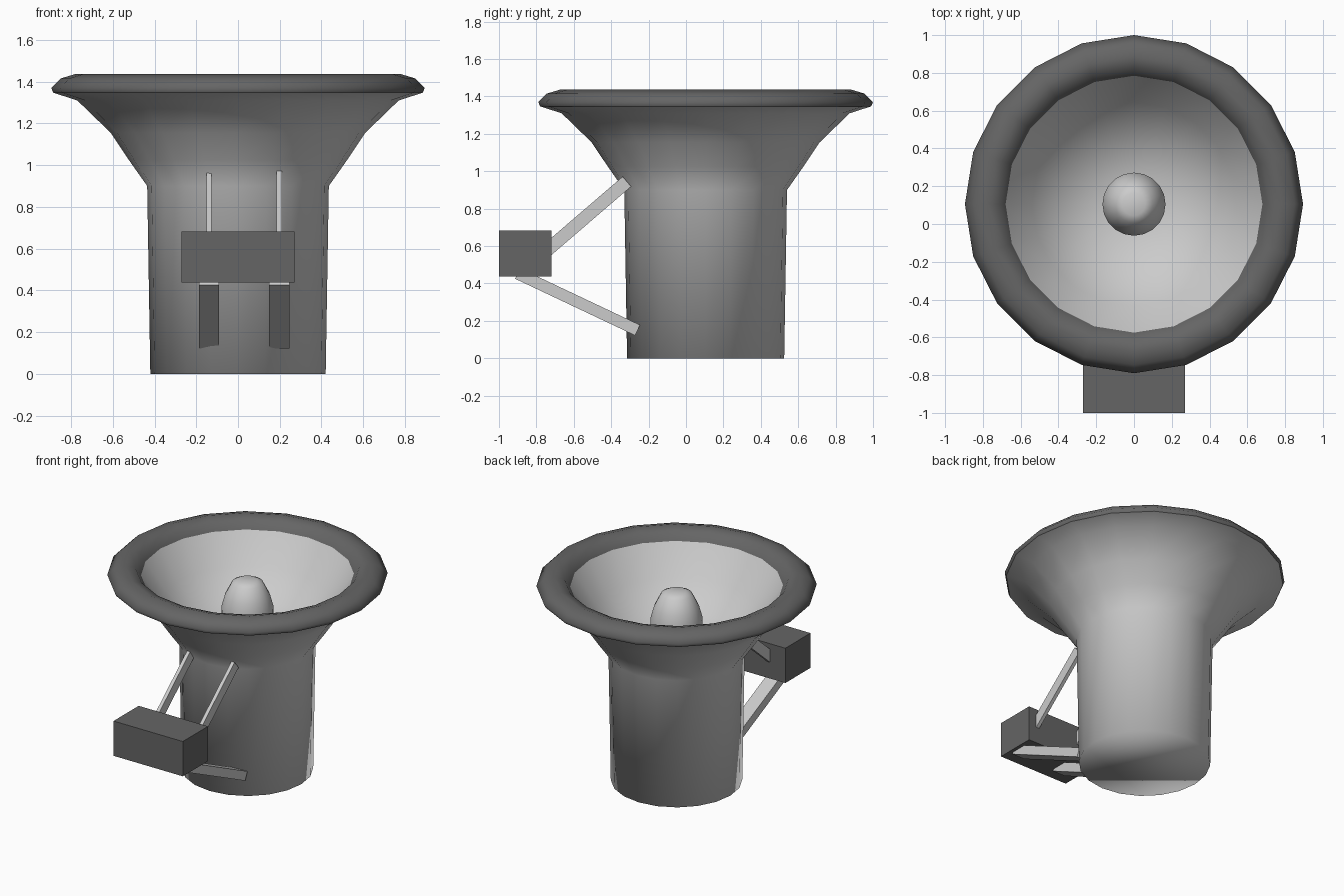
import bpy, bmesh
from math import sin, cos, tau, radians
from mathutils import Matrix, Vector

if "Cube" in bpy.data.objects:
    bpy.data.objects.remove(bpy.data.objects["Cube"])

CY = 0.105      # speaker axis sits slightly behind the origin
SIDES = 20

dark = bpy.data.materials.new("dark_rubber")
dark.diffuse_color = (0.13, 0.13, 0.13, 1)
dark.use_nodes = True
dark.node_tree.nodes["Principled BSDF"].inputs["Base Color"].default_value = dark.diffuse_color


def finish(name, bm, mat=None, smooth=False):
    me = bpy.data.meshes.new(name)
    for f in bm.faces:
        f.smooth = smooth
    bm.to_mesh(me)
    bm.free()
    if mat:
        me.materials.append(mat)
    ob = bpy.data.objects.new(name, me)
    bpy.context.collection.objects.link(ob)
    return ob


def lathe(name, profile, mat=None, cap_first=False, cap_last=False):
    """Spin an (r, z) profile about the speaker axis."""
    bm = bmesh.new()
    rings = [[bm.verts.new((r * cos(tau * i / SIDES), CY + r * sin(tau * i / SIDES), z))
              for i in range(SIDES)] for r, z in profile]
    for a, b in zip(rings, rings[1:]):
        for i in range(SIDES):
            j = (i + 1) % SIDES
            bm.faces.new((a[i], a[j], b[j], b[i]))
    if cap_first:
        bm.faces.new(rings[0][::-1])
    if cap_last:
        bm.faces.new(rings[-1])
    return finish(name, bm, mat, True)


def box(name, center, size, tilt=0.0, mat=None):
    """Cuboid tilted about x."""
    bm = bmesh.new()
    m = Matrix.Translation(center) @ Matrix.Rotation(tilt, 4, 'X') @ Matrix.Diagonal((*size, 1))
    bmesh.ops.create_cube(bm, size=1, matrix=m)
    return finish(name, bm, mat)


def strut(name, x, start, end, width, thick):
    """Bar between two (y, z) points."""
    a, b = Vector((x, *start)), Vector((x, *end))
    d = b - a
    box(name, (a + b) / 2, (width, d.length, thick),
        Vector((1, 0)).angle_signed(Vector((d.y, d.z))) * -1)


# Closed tube with flared horn
lathe("horn_body", [(0.42, 0), (0.435, 0.9), (0.523, 1.025), (0.61, 1.155),
                    (0.77, 1.31), (0.885, 1.347)], cap_first=True)

# Thick rolled rim
lathe("rim", [(0.885, 1.347), (0.895, 1.37), (0.85, 1.415), (0.78, 1.436),
              (0.715, 1.415), (0.68, 1.365)], dark)

# Inner cone and centre plug
lathe("inner_cone", [(0.68, 1.365), (0.54, 1.17), (0.38, 1.01), (0.16, 0.93)], cap_last=True)
lathe("centre_plug", [(0.167, 0.93), (0.167, 1.14), (0.145, 1.22), (0.1, 1.31),
                      (0.06, 1.33)], cap_last=True)

# Front control box and its brackets
box("front_box", (0, -0.86, 0.56), (0.54, 0.28, 0.245), mat=dark)
for side, x in (("left", -0.139), ("right", 0.198)):
    strut("upper_strut_" + side, x, (-0.80, 0.529), (-0.316, 0.945), 0.025, 0.07)
    strut("lower_strut_" + side, x, (-0.90, 0.453), (-0.259, 0.15), 0.097, 0.062)
